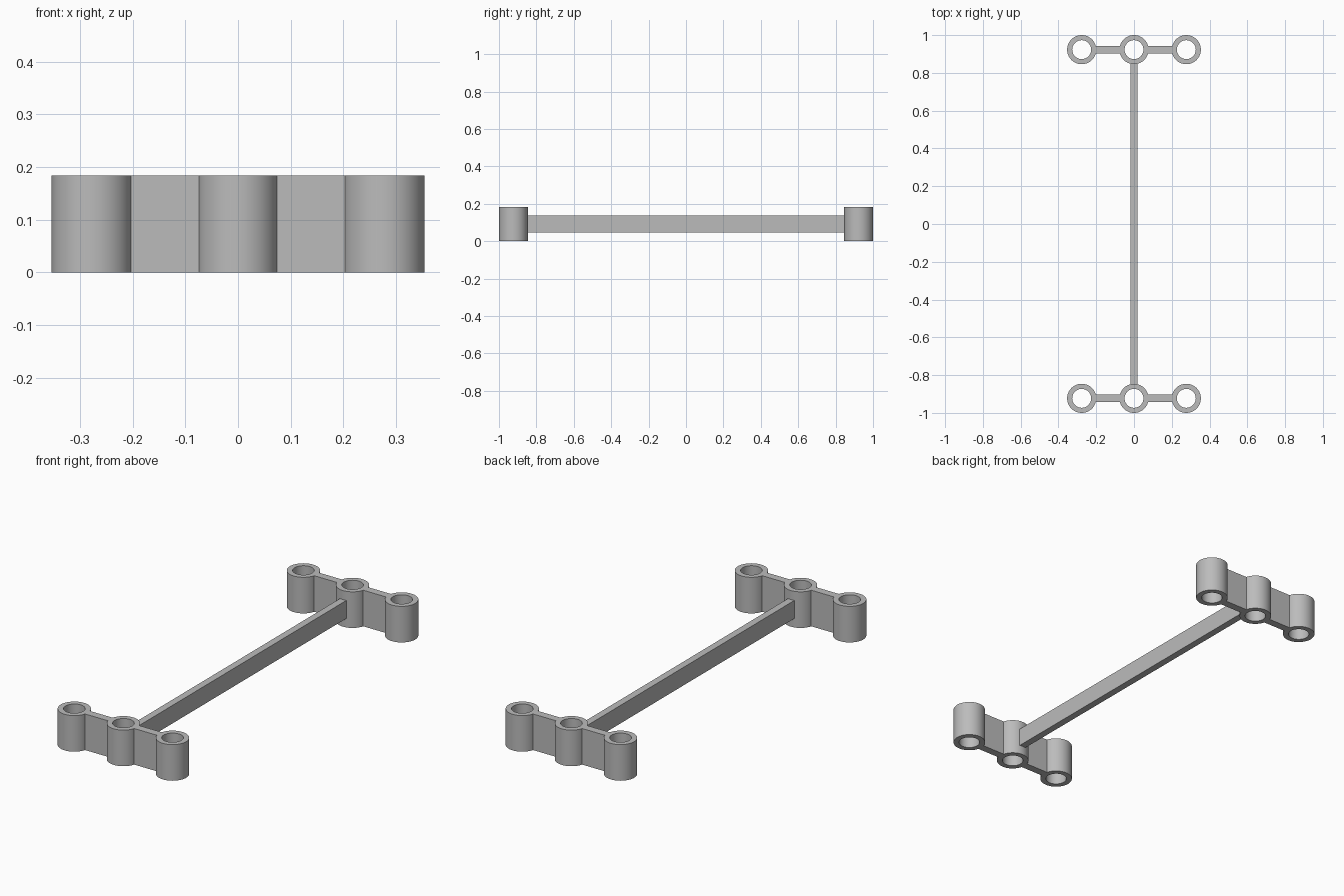
import bpy, bmesh, math

if "Cube" in bpy.data.objects:
    bpy.data.objects.remove(bpy.data.objects["Cube"])

R_OUT, R_IN, HEIGHT = 0.077, 0.05, 0.184   # tube radii and height
SPACING, END_Y = 0.277, 0.923              # tube spacing, end row position
SEGMENTS = 64

grey = bpy.data.materials.new("plain grey")
grey.diffuse_color = (0.5, 0.5, 0.5, 1)
grey.use_nodes = True
grey.node_tree.nodes["Principled BSDF"].inputs["Base Color"].default_value = grey.diffuse_color


def finish(name, bm, location):
    bmesh.ops.recalc_face_normals(bm, faces=bm.faces)
    mesh = bpy.data.meshes.new(name)
    bm.to_mesh(mesh)
    bm.free()
    mesh.materials.append(grey)
    obj = bpy.data.objects.new(name, mesh)
    obj.location = location
    bpy.context.collection.objects.link(obj)
    return obj


def tube(name, x, y):
    """Open sleeve: a rectangular wall section spun around z."""
    bm = bmesh.new()
    section = [(R_IN, 0), (R_OUT, 0), (R_OUT, HEIGHT), (R_IN, HEIGHT)]
    verts = [bm.verts.new((r, 0, z)) for r, z in section]
    edges = [bm.edges.new((verts[i], verts[(i + 1) % 4])) for i in range(4)]
    bmesh.ops.spin(bm, geom=verts + edges, cent=(0, 0, 0), axis=(0, 0, 1),
                   angle=math.tau, steps=SEGMENTS, use_merge=True)
    bmesh.ops.remove_doubles(bm, verts=bm.verts, dist=1e-5)
    obj = finish(name, bm, (x, y, 0))
    bpy.ops.object.select_all(action='DESELECT')
    bpy.context.view_layer.objects.active = obj
    obj.select_set(True)
    bpy.ops.object.shade_smooth_by_angle(angle=math.radians(30))


def box(name, size, location):
    bm = bmesh.new()
    bmesh.ops.create_cube(bm, size=1)
    bmesh.ops.scale(bm, vec=size, verts=bm.verts)
    finish(name, bm, location)


# Two end rows: three sleeves joined by full-height webs
for end, sy in (("front", -1), ("back", 1)):
    y = sy * END_Y
    for side, sx in (("left", -1), ("middle", 0), ("right", 1)):
        tube(f"{end}_{side}_sleeve", sx * SPACING, y)
        if sx:
            box(f"{end}_{side}_web", (SPACING - 2 * 0.0735, 0.04, HEIGHT),
                (sx * SPACING / 2, y, HEIGHT / 2))

# Long bar between the middle sleeves
box("connecting_bar", (0.036, 2 * (END_Y - 0.07), 0.092), (0, 0, HEIGHT / 2))
